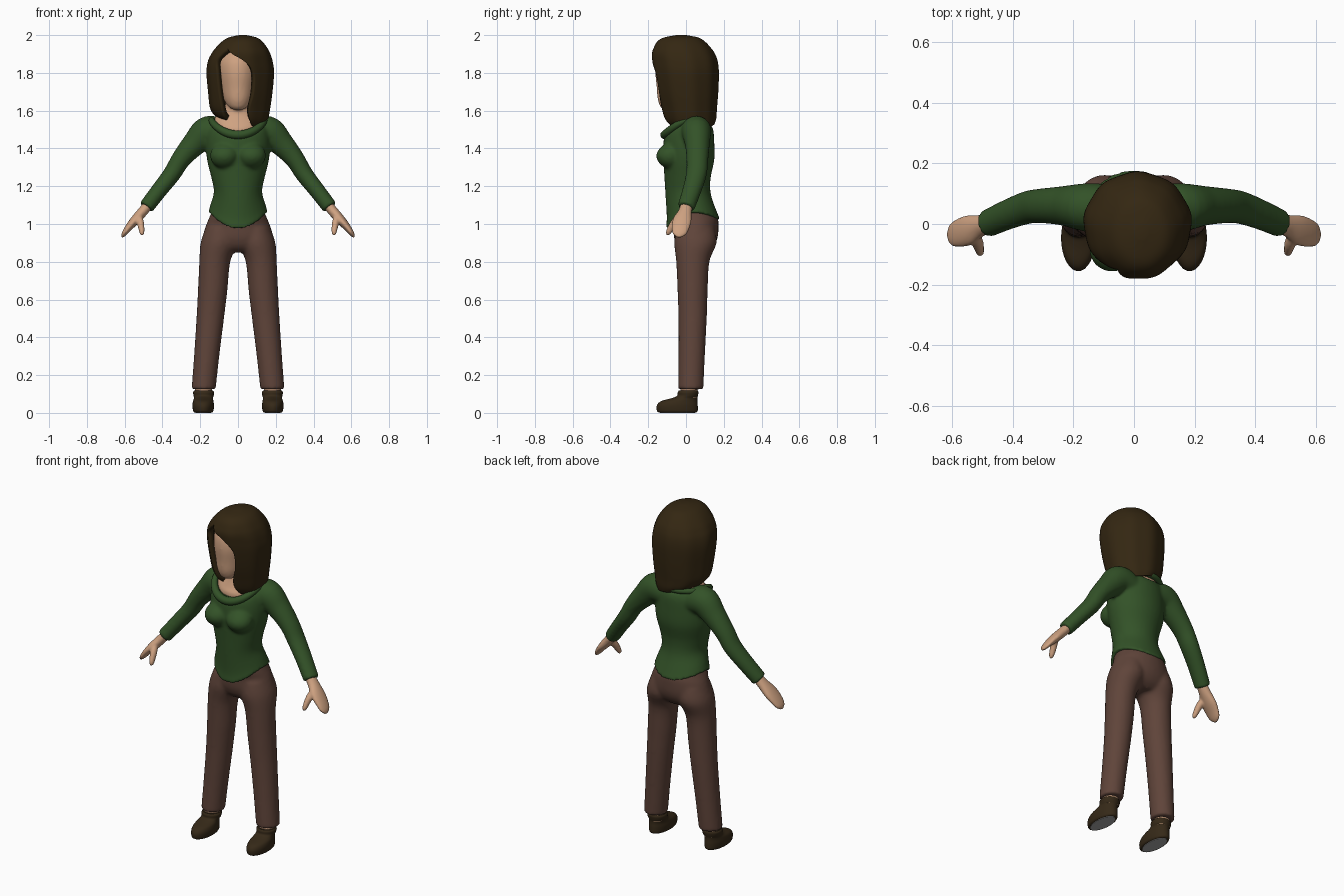
import bpy, bmesh
from math import sin, cos, acos, pi
from mathutils import Vector

cube = bpy.data.objects.get("Cube")
if cube:
    bpy.data.objects.remove(cube, do_unlink=True)


def material(name, rgb):
    mat = bpy.data.materials.new(name)
    mat.use_nodes = True
    mat.diffuse_color = (*rgb, 1)
    shader = mat.node_tree.nodes["Principled BSDF"]
    shader.inputs["Base Color"].default_value = (*rgb, 1)
    shader.inputs["Roughness"].default_value = 0.8
    return mat


skin = material("skin", (0.62, 0.36, 0.22))
green = material("green knit", (0.033, 0.085, 0.021))
brown = material("brown cloth", (0.115, 0.058, 0.042))
dark_hair = material("dark brown hair", (0.034, 0.02, 0.006))
leather = material("dark leather", (0.036, 0.022, 0.009))
grey = material("grey rubber", (0.4, 0.4, 0.4))


def spline(rows, steps=5):
    """Smoothly interpolate tuples of numbers."""
    out = []
    for i in range(len(rows) - 1):
        a, b, c, d = (rows[max(0, min(len(rows) - 1, i + k))] for k in (-1, 0, 1, 2))
        for s in range(steps):
            t = s / steps
            out.append([q + t / 2 * (r - p + t * (2 * p - 5 * q + 4 * r - w + t * (3 * (q - r) + w - p)))
                        for p, q, r, w in zip(a, b, c, d)])
    return out + [list(rows[-1])]


def loft(bm, rows, side=1, follow=False, count=32):
    """Closed tube; a row is centre x, y, z, radius across, radius along y, hem dip."""
    rows = spline([(*r, 0)[:6] for r in rows])
    centres = [Vector(r[:3]) for r in rows]
    rings = []
    for i, (centre, row) in enumerate(zip(centres, rows)):
        along = Vector((0, 0, 1))
        if follow:
            along = (centres[min(i + 1, len(rows) - 1)] - centres[max(i - 1, 0)]).normalized()
        u = Vector((0, 1, 0))
        u = (u - along * u.dot(along)).normalized()
        v = u.cross(along)
        ring = []
        for k in range(count):
            a = 2 * pi * k / count
            p = centre + v * cos(a) * max(row[3], 0.003) + u * sin(a) * max(row[4], 0.003)
            p.z -= row[5] * sin(a) ** 2 * (1 if sin(a) < 0 else 0.45)
            p.x *= side
            ring.append(bm.verts.new(p))
        rings.append(ring)
    for low, high in zip(rings, rings[1:]):
        for k in range(count):
            n = (k + 1) % count
            bm.faces.new((low[k], low[n], high[n], high[k]))
    for ring in (rings[0], rings[-1]):
        middle = bm.verts.new(sum((w.co for w in ring), Vector()) / count)
        for k in range(count):
            bm.faces.new((middle, ring[k], ring[(k + 1) % count]))


def finish(bm, name, mat, voxel=0, recalc=True):
    if recalc:
        bmesh.ops.recalc_face_normals(bm, faces=bm.faces)
    mesh = bpy.data.meshes.new(name)
    bm.to_mesh(mesh)
    bm.free()
    mesh.materials.append(mat)
    obj = bpy.data.objects.new(name, mesh)
    bpy.context.collection.objects.link(obj)
    bpy.ops.object.select_all(action='DESELECT')
    obj.select_set(True)
    bpy.context.view_layer.objects.active = obj
    bpy.ops.object.shade_smooth_by_angle(angle=0.9)
    if voxel:
        remesh = obj.modifiers.new("Blend", 'REMESH')
        remesh.mode = 'VOXEL'
        remesh.voxel_size = voxel
        remesh.use_smooth_shade = True
        relax = obj.modifiers.new("Relax", 'SMOOTH')
        relax.factor = 0.5
        relax.iterations = 6
    return obj


# Sweater: torso, bust and sleeves blended together
bm = bmesh.new()
loft(bm, [(0, .037, 1.062, .158, .145, .09), (0, .03, 1.1, .147, .132, .07), (0, .012, 1.17, .128, .12, .03),
          (0, .008, 1.24, .14, .122), (0, .015, 1.34, .164, .135), (0, .015, 1.43, .17, .135),
          (0, .02, 1.51, .16, .125, .03), (0, .03, 1.56, .13, .1, .07)])
for side in (1, -1):
    loft(bm, [(.07, -.08, 1.29, .02, .02), (.072, -.085, 1.32, .06, .055), (.072, -.085, 1.36, .075, .073),
              (.07, -.08, 1.4, .065, .06), (.07, -.07, 1.44, .02, .02)], side)
    loft(bm, [(.06, .05, 1.47, .07, .08), (.155, .055, 1.49, .083, .08), (.23, .06, 1.425, .066, .066),
              (.3, .06, 1.345, .052, .058), (.35, .055, 1.265, .047, .055), (.42, .03, 1.175, .043, .05),
              (.487, 0, 1.088, .041, .046)], side, follow=True)
finish(bm, "sweater", green, voxel=0.009)

# Cowl collar
curve = bpy.data.curves.new("collar", 'CURVE')
curve.dimensions = '3D'
curve.bevel_depth = 0.023
curve.bevel_resolution = 4
line = curve.splines.new('POLY')
line.points.add(47)
line.use_cyclic_u = True
for k, point in enumerate(line.points):
    a = 2 * pi * k / 48
    drop = max(0, cos(a)) ** 1.5
    point.co = (0.14 * sin(a), 0.012 - 0.125 * cos(a), 1.55 - 0.078 * drop, 1)
    point.radius = 0.7 + 0.3 * drop
line.use_smooth = True
curve.materials.append(green)
bpy.context.collection.objects.link(bpy.data.objects.new("collar", curve))

# Trousers: hips and legs blended together
bm = bmesh.new()
loft(bm, [(0, .035, 1.1, .125, .105), (0, .042, 1.04, .15, .125), (0, .052, 1, .167, .12),
          (0, .052, .93, .188, .116), (0, .05, .88, .185, .095), (0, .05, .85, .12, .06)])
for side in (1, -1):
    loft(bm, [(.09, .05, .98, .08, .1), (.1, .05, .9, .098, .112), (.123, .036, .8, .082, .088),
              (.134, .035, .65, .078, .08), (.147, .035, .5, .073, .075), (.166, .03, .3, .067, .07),
              (.182, .025, .125, .064, .067)], side)
finish(bm, "trousers", brown, voxel=0.01)

# Head, neck and upper chest
bm = bmesh.new()
loft(bm, [(0, -.09, 1.603, .02, .025), (0, -.085, 1.62, .05, .05), (0, -.055, 1.66, .076, .095),
          (0, -.025, 1.72, .096, .13), (0, -.015, 1.8, .11, .147), (0, -.012, 1.87, .107, .138),
          (0, -.01, 1.93, .075, .095), (0, -.01, 1.955, .02, .02)])
loft(bm, [(0, .02, 1.44, .12, .1), (0, .02, 1.51, .13, .108, .01), (0, .022, 1.56, .125, .095, .03),
          (0, .022, 1.59, .09, .075, .01), (0, .015, 1.62, .07, .065), (0, .005, 1.7, .065, .065)])
finish(bm, "head_and_neck", skin, voxel=0.009)

for side, label in ((1, "left"), (-1, "right")):
    # Hand with mitten fingers and thumb
    bm = bmesh.new()
    loft(bm, [(.465, .005, 1.112, .026, .03), (.505, -.005, 1.065, .027, .036), (.545, -.02, 1.02, .025, .05),
              (.58, -.03, .98, .019, .047), (.604, -.036, .947, .013, .036), (.615, -.038, .928, .004, .01)],
         side, follow=True)
    loft(bm, [(.525, -.03, 1.045, .015, .018), (.517, -.06, 1.01, .019, .02), (.511, -.082, .975, .016, .018),
              (.508, -.096, .95, .012, .013), (.507, -.1, .94, .004, .004)], side, follow=True)
    finish(bm, label + "_hand", skin, voxel=0.006)

    # Ankle, shoe and sole
    bm = bmesh.new()
    loft(bm, [(.182, .015, .08, .045, .045), (.182, .02, .2, .045, .045)], side)
    finish(bm, label + "_ankle", skin)
    bm = bmesh.new()
    loft(bm, [(.184, -.045, .003, .048, .1), (.184, -.046, .012, .054, .108), (.184, -.046, .04, .057, .108),
              (.184, -.036, .062, .054, .096), (.183, -.008, .078, .05, .068), (.182, .008, .09, .053, .055),
              (.182, .011, .108, .056, .055), (.182, .012, .118, .05, .05)], side)
    finish(bm, label + "_shoe", leather)
    bm = bmesh.new()
    loft(bm, [(.184, -.045, 0, .042, .092), (.184, -.045, .006, .042, .092)], side)
    finish(bm, label + "_sole", grey)

# Hair: shell with a swept opening; a row is
# centre x, y, z, radius x, radius y, opening from x, opening to x
hair_rows = spline([
    (.022, .03, 1.53, .115, .12, -.06, .075), (.015, .022, 1.56, .14, .137, -.075, .06),
    (.011, .015, 1.61, .158, .147, -.085, .056), (.012, .007, 1.7, .17, .162, -.1, .08),
    (.012, 0, 1.8, .178, .172, -.11, .08), (.012, -.007, 1.86, .171, .173, -.112, .035),
    (.015, -.015, 1.9, .156, .167, -.085, -.03), (.018, -.02, 1.93, .138, .153, -.055, -.055),
    (.022, -.026, 1.965, .108, .127, -.04, -.04), (.024, -.026, 1.987, .075, .092, -.02, -.02),
    (.025, -.025, 2, .02, .025, .02, .02)], steps=6)
bm = bmesh.new()
rings, count = [], 96
for cx, cy, z, rx, ry, x0, x1 in hair_rows:
    if z > 1.93:
        x0 = x1 = (x0 + x1) / 2
    start = -acos(max(-1, min(1, (max(x0, x1) - cx) / rx)))
    end = 2 * pi - acos(max(-1, min(1, (x0 - cx) / rx)))
    ring = []
    tip = max(0, (1.62 - z) / 0.09)
    for k in range(count + 1):
        a = start + (end - start) * k / count
        wave = 1 + 0.012 * sin(9 * a) * min(1, (2 - z) * 8)
        ring.append(bm.verts.new((cx + rx * wave * cos(a), cy + ry * wave * sin(a), z - 0.025 * tip * cos(a))))
    rings.append(ring)
for low, high in zip(rings, rings[1:]):
    for k in range(count):
        bm.faces.new((low[k], low[k + 1], high[k + 1], high[k]))
crown = bm.verts.new((.025, -.025, 2))
for k in range(count):
    bm.faces.new((rings[-1][k], rings[-1][k + 1], crown))
bmesh.ops.remove_doubles(bm, verts=bm.verts, dist=0.0003)
hair = finish(bm, "hair", dark_hair, recalc=False)
shell = hair.modifiers.new("Thickness", 'SOLIDIFY')
shell.thickness = 0.03
shell.offset = -1
